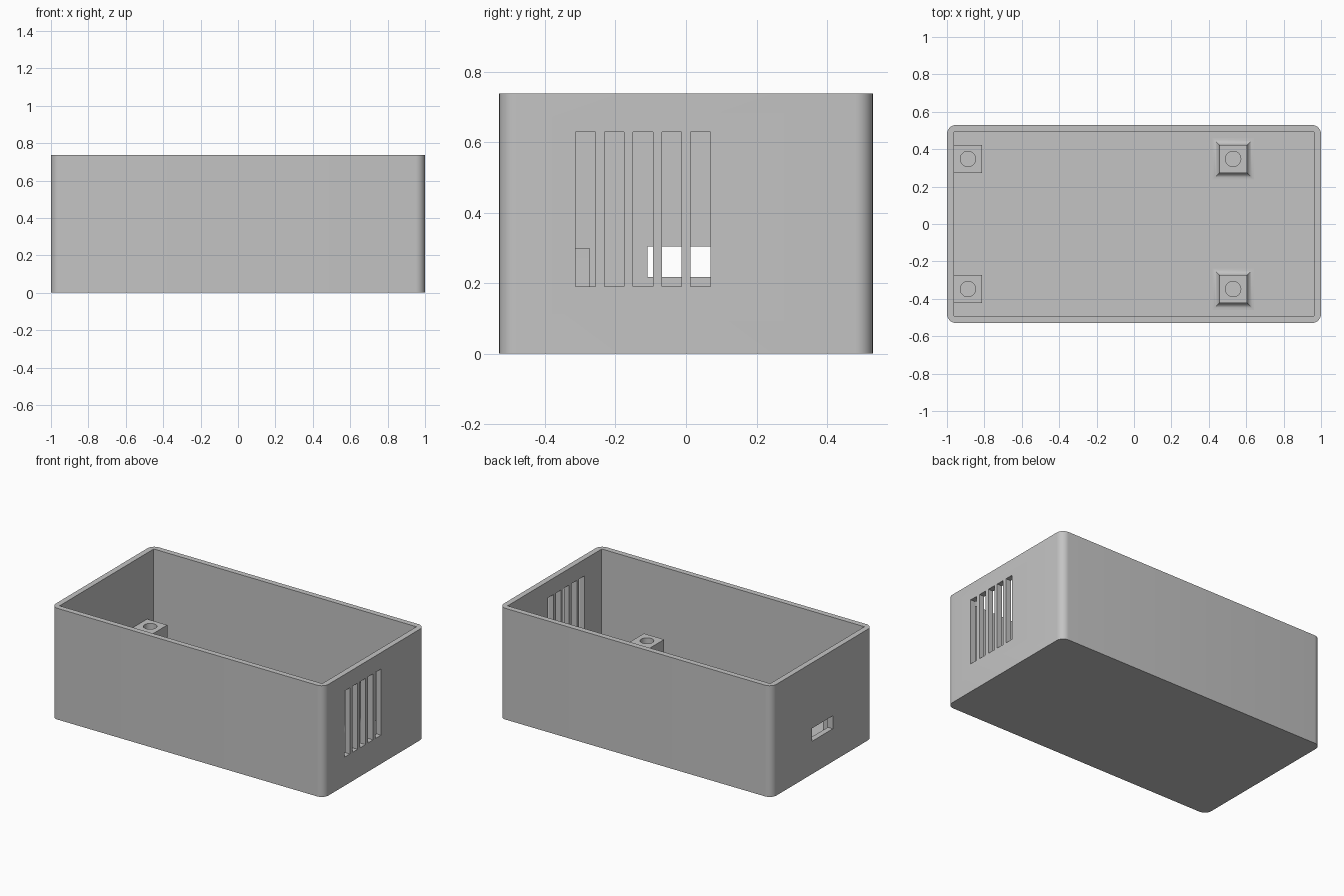
import bpy, bmesh, math
from mathutils import Matrix

if "Cube" in bpy.data.objects:
    bpy.data.objects.remove(bpy.data.objects["Cube"])

HALF_X, HALF_Y, HEIGHT = 1.0, 0.53, 0.737
WALL = 0.037
POST_TOP, POST_HALF = 0.30, 0.074

# Single matte grey for the whole enclosure
grey = bpy.data.materials.new("plain grey")
grey.use_nodes = True
colour = (0.55, 0.55, 0.55, 1)
grey.diffuse_color = colour
grey.node_tree.nodes["Principled BSDF"].inputs["Base Color"].default_value = colour


def make_object(name, bm):
    bmesh.ops.recalc_face_normals(bm, faces=bm.faces)
    mesh = bpy.data.meshes.new(name)
    bm.to_mesh(mesh)
    bm.free()
    mesh.materials.append(grey)
    obj = bpy.data.objects.new(name, mesh)
    bpy.context.collection.objects.link(obj)
    return obj


def make_box(name, x, y, z, radius=0):
    """Box from (low, high) ranges, with optional rounded upright edges."""
    bm = bmesh.new()
    bmesh.ops.create_cube(bm, size=1)
    for v in bm.verts:
        v.co = [r[0] if c < 0 else r[1] for c, r in zip(v.co, (x, y, z))]
    if radius:
        upright = [e for e in bm.edges
                   if abs(e.verts[0].co.z - e.verts[1].co.z) > 0.01]
        bmesh.ops.bevel(bm, geom=upright, offset=radius, segments=8,
                        profile=0.5, affect='EDGES')
    return make_object(name, bm)


def activate(obj):
    bpy.ops.object.select_all(action='DESELECT')
    obj.select_set(True)
    bpy.context.view_layer.objects.active = obj


def cut(target, cutter):
    cutter.hide_render = True
    mod = target.modifiers.new("cut", 'BOOLEAN')
    mod.operation, mod.solver, mod.object = 'DIFFERENCE', 'EXACT', cutter
    activate(target)
    bpy.ops.object.modifier_apply(modifier=mod.name)
    bpy.data.objects.remove(cutter)


def smooth(obj):
    activate(obj)
    bpy.ops.object.shade_smooth_by_angle(angle=math.radians(30))


# Open tray with rounded outer corners and a square cavity
case = make_box("case_shell", (-HALF_X, HALF_X), (-HALF_Y, HALF_Y),
                (0, HEIGHT), 0.05)
inner_x, inner_y = HALF_X - WALL, HALF_Y - WALL
cut(case, make_box("cavity", (-inner_x, inner_x), (-inner_y, inner_y),
                   (WALL, HEIGHT + 0.1)))

# Five tall vents in the left end
for i in range(5):
    start = -0.313 + i * 0.0815
    cut(case, make_box("vent", (0.9, 1.1), (start, start + 0.056), (0.19, 0.628)))

# Cable port in the right end
cut(case, make_box("port", (-1.1, -0.9), (-0.109, 0.109), (0.217, 0.303)))
smooth(case)


def make_post(name, x, y, flared):
    """Square screw post, optionally with a concave fillet at its base."""
    if flared:
        steps, r = 8, 0.037
        profile = []
        for i in range(steps + 1):
            a = math.pi / 2 * i / steps
            profile.append((POST_HALF + r * (1 - math.sin(a)),
                            WALL + r * (1 - math.cos(a))))
    else:
        profile = [(POST_HALF, WALL)]
    profile.append((POST_HALF, POST_TOP))

    bm = bmesh.new()
    rings = [[bm.verts.new((x + sx * h, y + sy * h, z))
              for sx, sy in ((-1, -1), (1, -1), (1, 1), (-1, 1))]
             for h, z in profile]
    for low, high in zip(rings, rings[1:]):
        for i in range(4):
            j = (i + 1) % 4
            bm.faces.new((low[i], low[j], high[j], high[i]))
    bm.faces.new(rings[0][::-1])
    bm.faces.new(rings[-1])
    post = make_object(name, bm)

    # Blind screw hole
    bm = bmesh.new()
    bmesh.ops.create_cone(bm, cap_ends=True, segments=40, radius1=0.041,
                          radius2=0.041, depth=0.4,
                          matrix=Matrix.Translation((x, y, POST_TOP + 0.04)))
    cut(post, make_object("screw_hole", bm))
    smooth(post)


# Two posts against the right end, two free-standing flared ones
for side, label in ((-1, "front"), (1, "back")):
    make_post(label + "_wall_post", -0.888, side * 0.348, False)
    make_post(label + "_flared_post", 0.53, side * 0.348, True)
